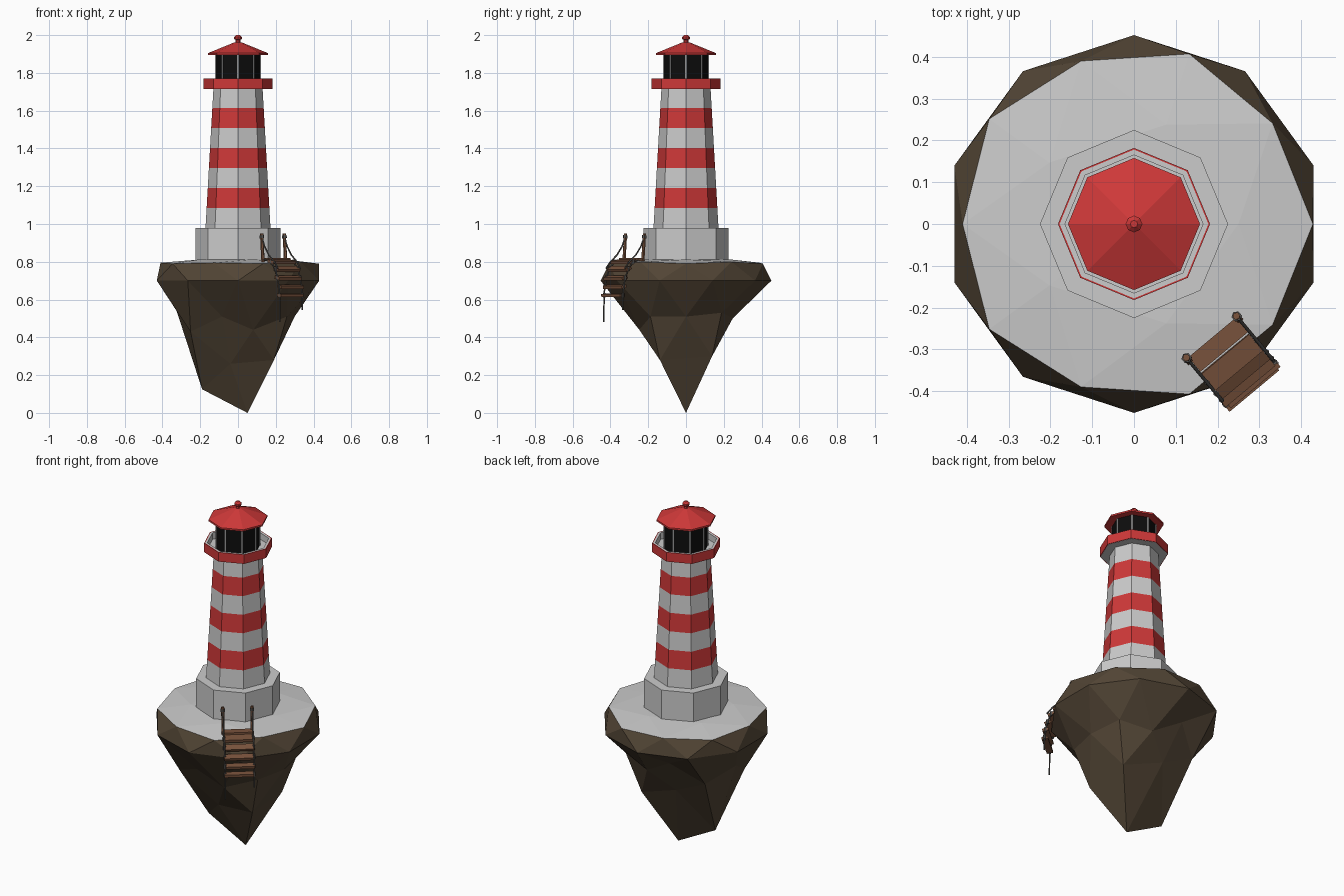
import bpy, bmesh, math
from mathutils import Vector, Matrix

if "Cube" in bpy.data.objects:
    bpy.data.objects.remove(bpy.data.objects["Cube"])


def material(name, rgb):
    m = bpy.data.materials.new(name)
    m.diffuse_color = (*rgb, 1)
    m.use_nodes = True
    m.node_tree.nodes["Principled BSDF"].inputs["Base Color"].default_value = m.diffuse_color
    return m


RED = material("red_paint", (0.62, 0.04, 0.04))
WHITE = material("pale_stone", (0.55, 0.55, 0.55))
BLACK = material("dark_glass", (0.004, 0.004, 0.004))
ROCK = material("brown_rock", (0.085, 0.06, 0.036))
WOOD = material("wood", (0.19, 0.085, 0.045))
ROPE = material("rope", (0.09, 0.085, 0.08))


def finish(bm, name, *mats):
    bmesh.ops.recalc_face_normals(bm, faces=bm.faces)
    me = bpy.data.meshes.new(name)
    bm.to_mesh(me)
    bm.free()
    for m in mats:
        me.materials.append(m)
    ob = bpy.data.objects.new(name, me)
    bpy.context.collection.objects.link(ob)
    return ob


def lathe(name, profile, mats, n=8, closed=False, bands=None):
    """Turn (radius, z) points into an n-sided solid with corners on the axes."""
    bm = bmesh.new()
    rings = [[bm.verts.new((r * math.cos(2 * math.pi * i / n),
                            r * math.sin(2 * math.pi * i / n), z))
              for i in range(n)] for r, z in profile]
    pairs = list(zip(rings, rings[1:]))
    if closed:
        pairs.append((rings[-1], rings[0]))
    for k, (a, b) in enumerate(pairs):
        for i in range(n):
            j = (i + 1) % n
            f = bm.faces.new((a[i], a[j], b[j], b[i]))
            f.material_index = bands[k] if bands else 0
    if not closed:
        bm.faces.new(rings[0])
        bm.faces.new(rings[-1])
    return finish(bm, name, *mats)


def rod(name, a, b, radius, mat, n=6):
    a, b = Vector(a), Vector(b)
    bm = bmesh.new()
    rot = (b - a).to_track_quat('Z', 'Y').to_matrix().to_4x4()
    bmesh.ops.create_cone(bm, cap_ends=True, segments=n, radius1=radius, radius2=radius,
                          depth=(b - a).length,
                          matrix=Matrix.Translation((a + b) / 2) @ rot)
    return finish(bm, name, mat)


def rope(name, pts, radius=0.004):
    cu = bpy.data.curves.new(name, 'CURVE')
    cu.dimensions = '3D'
    cu.bevel_depth = radius
    cu.bevel_resolution = 1
    cu.use_fill_caps = True
    sp = cu.splines.new('POLY')
    sp.points.add(len(pts) - 1)
    for p, co in zip(sp.points, pts):
        p.co = (*co, 1)
    cu.materials.append(ROPE)
    ob = bpy.data.objects.new(name, cu)
    bpy.context.collection.objects.link(ob)


# Floating rock: icosphere with a flattened top and a stretched, uneven underside
lower = {0: (.30, .51), 1: (.32, .53), 2: (.26, .50), 3: (.30, .60), 4: (.31, .48),
         5: (.325, .54), 6: (.31, .43), 7: (.275, .51), 8: (.26, .44), 9: (.32, .51)}
tips = {1: (.235, .30), 3: (.18, .39), 5: (.19, .125), 7: (.13, .26), 9: (.235, .28)}
bm = bmesh.new()
bmesh.ops.create_icosphere(bm, subdivisions=2, radius=1)
top = set()
for v in bm.verts:
    x, y, z = v.co
    ang = math.atan2(y, x)
    k = round(ang / math.radians(36)) % 10
    if z > 0.95:
        r, h = 0, 0.815
    elif z > 0.7:
        r, h = 0.25, 0.812
    elif z > 0.2:
        r, h = (0.428, 0.79) if k % 2 == 0 else (0.41, 0.80)
        if k in (3, 5, 7):
            r, h = 0.41, 0.795
    elif z > -0.2:
        r, h = 0.452, 0.70
    elif z > -0.7:
        r, h = lower[k]
    elif z > -0.95:
        r, h = tips[k]
    else:
        r, h = 0, 0
    if z > 0.2:
        top.add(v)
    v.co = (r * math.cos(ang), r * math.sin(ang), h)
    if z < -0.95:
        v.co = (0.05, 0, 0)
for f in bm.faces:
    f.material_index = int(all(v in top for v in f.verts))
finish(bm, "floating_rock", ROCK, WHITE)

# Tower: plinth and striped shaft
lathe("plinth", [(.225, .78), (.225, .98)], [WHITE])
lathe("striped_tower", [(.172 - .006 * i, .98 + .1057 * i) for i in range(8)],
      [WHITE, RED], bands=[i % 2 for i in range(7)])

# Gallery: floor with a raised rim and red outer face
lathe("gallery_floor", [(.17, 1.715), (.17, 1.732)], [WHITE])
lathe("gallery_rim", [(.165, 1.715), (.178, 1.715), (.178, 1.77), (.165, 1.77)],
      [WHITE], closed=True)
lathe("gallery_red_band", [(.177, 1.716), (.182, 1.716), (.182, 1.77), (.177, 1.77)],
      [RED], closed=True)

# Lantern room, mullions, roof and finial
lathe("lantern_glass", [(.117, 1.73), (.117, 1.90)], [BLACK])
for i in range(8):
    a = i * math.pi / 4
    c, s = .117 * math.cos(a), .117 * math.sin(a)
    rod(f"mullion_{i}", (c, s, 1.73), (c, s, 1.90), .004, WHITE, 4)
lathe("roof", [(.158, 1.895), (.158, 1.905), (.018, 1.962)], [RED])
lathe("finial", [(.012, 1.955), (.012, 1.974), (.02, 1.98), (.02, 1.99), (.009, 2.0)], [RED])

# Hanging plank ladder: local axes are out from the rock and along the planks
out = Vector((.64, -.768, 0))
side = Vector((.768, .64, 0))
origin = Vector((.185, -.27, 0))


def local(o, s, z):
    return origin + out * o + side * s + Vector((0, 0, z))


steps = [(.025, .812, 0.0, .045), (.078, .80, .15, .052), (.112, .762, .5, .036),
         (.132, .715, .3, .036), (.143, .668, .2, .034), (.148, .622, .1, .034)]
for i, (o, z, tilt, width) in enumerate(steps):
    bm = bmesh.new()
    bmesh.ops.create_cube(bm, size=1)
    frame = Matrix((out, side, Vector((0, 0, 1)))).transposed().to_4x4()
    bm.transform(Matrix.Translation(local(o, .004 * (-1) ** i, z)) @ frame
                 @ Matrix.Rotation(tilt, 4, 'Y') @ Matrix.Diagonal((width, .155, .016, 1)))
    finish(bm, f"ladder_plank_{i}", WOOD)

# Posts, hand ropes and trailing ropes on both sides
for tag, s, end in (("left", -1, .48), ("right", 1, .545)):
    w = .078 * s
    rod(f"{tag}_post", local(.012, w, .79), local(0, w, .95), .009, WOOD)
    rod(f"{tag}_post_wrap", local(.002, w, .925), local(.001, w, .94), .0125, ROPE)
    rope(f"{tag}_hand_rope", [local(.0, w, .935), local(.025, w, .88), local(.06, w, .835),
                              local(.105, w, .80), local(.135, w, .765)])
    rope(f"{tag}_ladder_rope", [local(0, w, .81)] + [local(o, w, z) for o, z, _, _ in steps]
         + [local(.15, w, end)])
    for i, (o, z, _, _) in enumerate(steps[1:]):
        rod(f"{tag}_knot_{i}", local(o, w, z - .012), local(o, w, z + .012), .007, ROPE)
